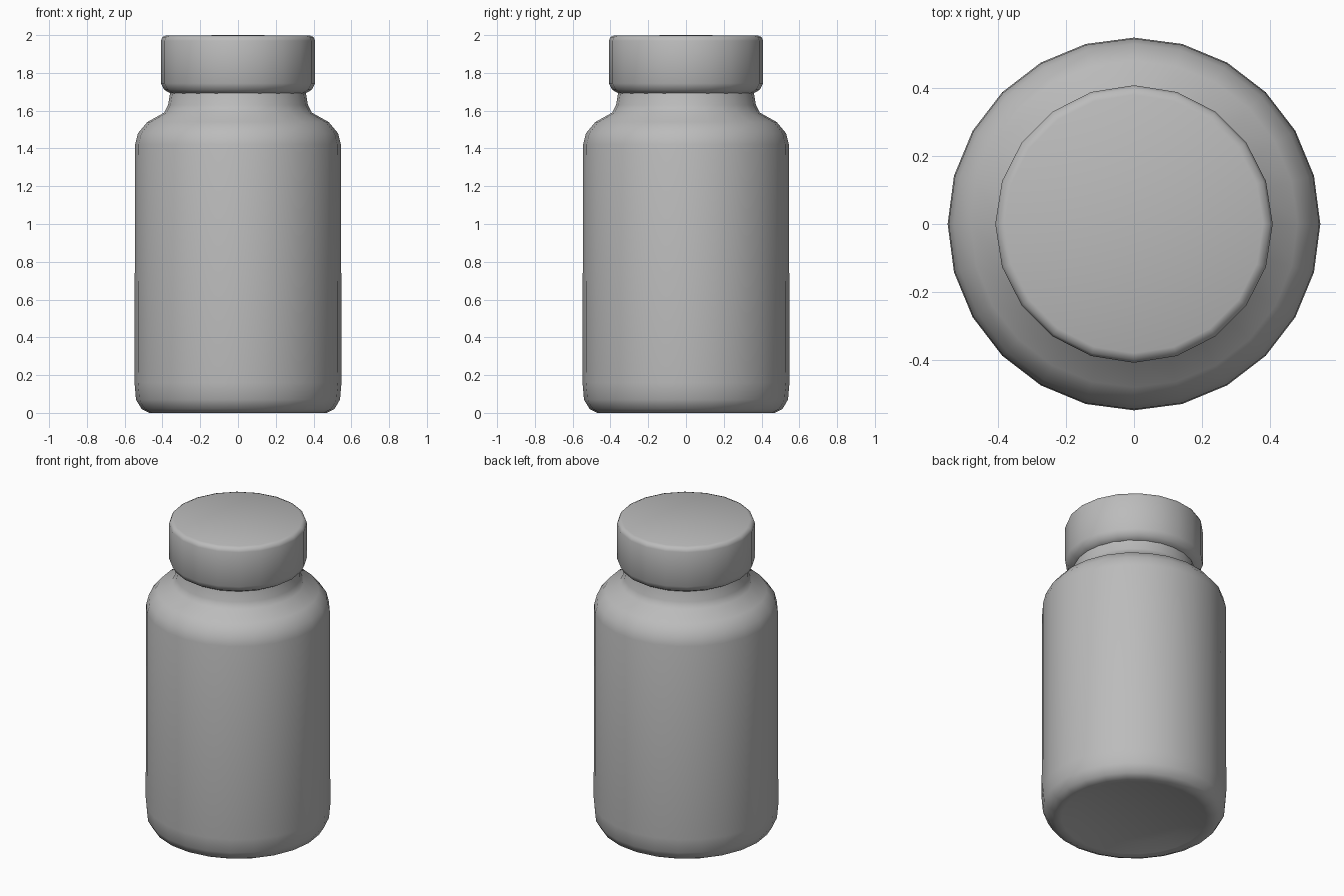
import bpy, bmesh
from math import cos, sin, pi, radians

cube = bpy.data.objects.get("Cube")
if cube:
    bpy.data.objects.remove(cube, do_unlink=True)

grey = bpy.data.materials.new("plain grey")
grey.use_nodes = True
colour = (0.5, 0.5, 0.5, 1)
grey.diffuse_color = colour
grey.node_tree.nodes["Principled BSDF"].inputs["Base Color"].default_value = colour


def lathe(name, profile, sides):
    """Turn (radius, height) points, listed bottom to top, round the z axis."""
    bm = bmesh.new()
    rings = []
    for r, z in profile:
        if r == 0:
            rings.append([bm.verts.new((0, 0, z))] * sides)
        else:
            rings.append([bm.verts.new((r * cos(2 * pi * i / sides),
                                        r * sin(2 * pi * i / sides), z))
                          for i in range(sides)])
    for low, high in zip(rings, rings[1:]):
        for i in range(sides):
            j = (i + 1) % sides
            corners = list(dict.fromkeys((low[i], low[j], high[j], high[i])))
            bm.faces.new(corners)
    bmesh.ops.recalc_face_normals(bm, faces=bm.faces)
    mesh = bpy.data.meshes.new(name)
    bm.to_mesh(mesh)
    bm.free()
    mesh.materials.append(grey)
    obj = bpy.data.objects.new(name, mesh)
    bpy.context.collection.objects.link(obj)
    bpy.ops.object.select_all(action='DESELECT')
    obj.select_set(True)
    bpy.context.view_layer.objects.active = obj
    bpy.ops.object.shade_smooth_by_angle(angle=radians(60))
    return obj


# Bottle with a shallow hollow base, rounded shoulder and flared neck
lathe("bottle_body", [
    (0, 0.04), (0.34, 0.035), (0.43, 0.005), (0.47, 0), (0.51, 0.02),
    (0.54, 0.07), (0.548, 0.16), (0.545, 1.42), (0.53, 1.48),
    (0.48, 1.54), (0.39, 1.59), (0.37, 1.63), (0.355, 1.72)], 24)

# Screw cap with a tapered lower lip and softened top rim
lathe("cap", [
    (0, 1.69), (0.355, 1.69), (0.39, 1.71), (0.408, 1.745),
    (0.408, 1.97), (0.40, 1.99), (0.38, 1.998), (0, 2.0)], 20)
